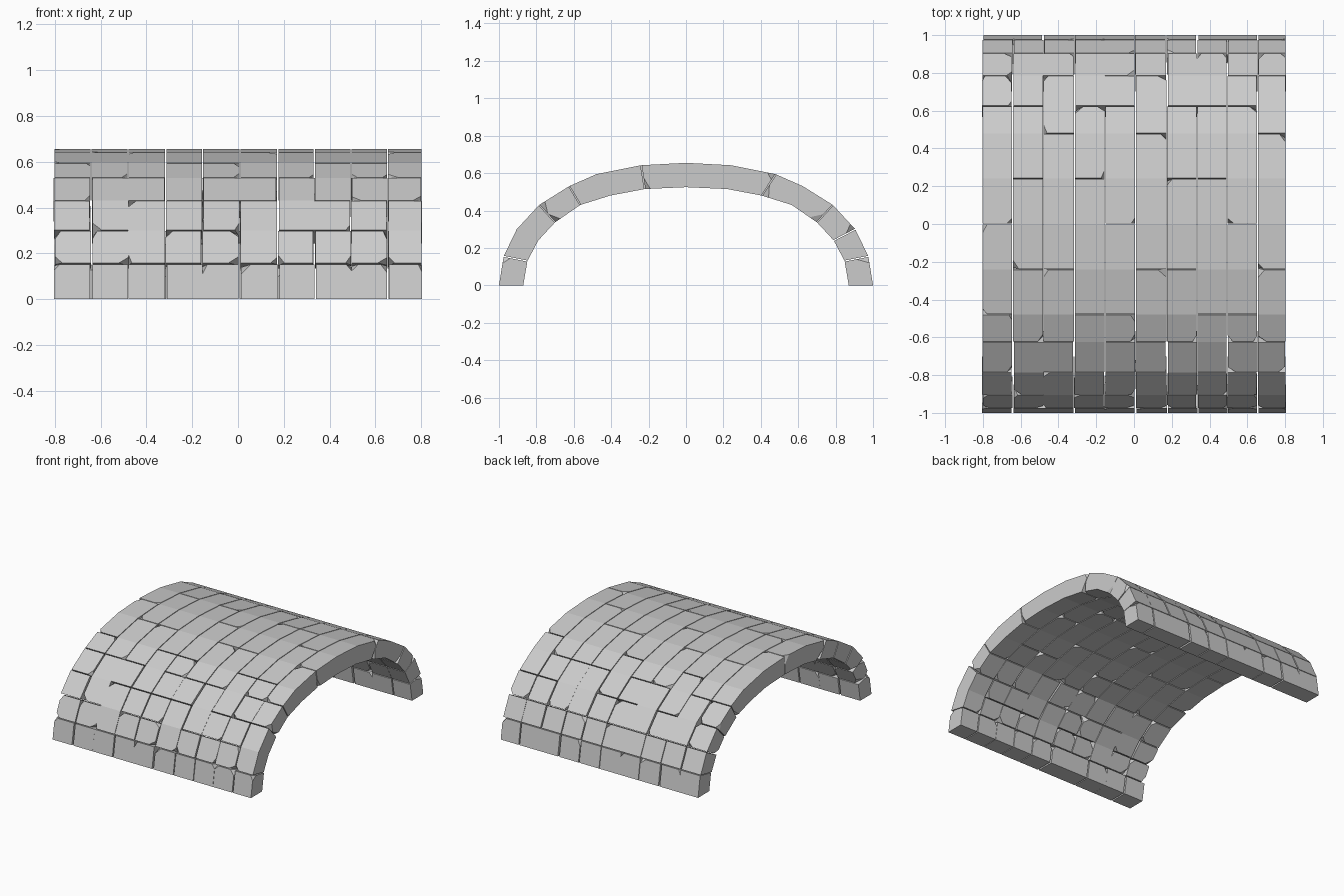
import bpy, bmesh, random
from mathutils import Vector

if "Cube" in bpy.data.objects:
    bpy.data.objects.remove(bpy.data.objects["Cube"])

random.seed(4)

# Half arch profile, springing line to crown: outer y, z, inner y, z
HALF = [(1.0, 0, .87, 0), (.975, .155, .848, .13), (.905, .30, .79, .24),
        (.785, .43, .70, .337), (.625, .53, .565, .43), (.48, .594, .405, .48),
        (.24, .642, .22, .515), (0, .655, 0, .525)]
PROFILE = [(-a, b, -c, d) for a, b, c, d in HALF] + HALF[-2::-1]
LAST = len(PROFILE) - 1

# Block joints of the columns (indices into the profile)
JOINTS = [[0, 1, 2, 3, 4, 5, 7, 10, 11, 12, 13, 14],
          [0, 1, 2, 4, 6, 8, 10, 12, 13, 14],
          [0, 1, 3, 4, 6, 9, 11, 12, 13, 14],
          [0, 1, 2, 3, 5, 8, 10, 12, 13, 14]]
LAYOUT = [0, 1, 2, 3, 0, 2, 1, 3, 0, 2]
EDGES = [-.804, -.642, -.48, -.315, -.154, .009, .174, .334, .494, .654, .804]


def station(i, toward, gap):
    """Outer and inner profile point, moved slightly towards a neighbour."""
    def pair(k):
        a, b, c, d = PROFILE[k]
        return Vector((0, a, b)), Vector((0, c, d))
    (o, n), (o2, n2) = pair(i), pair(toward)
    return o + (o2 - o).normalized() * gap, n + (n2 - n).normalized() * gap


def chip(bm, corner, away):
    """Slice one corner off a block."""
    sx, along, depth = away
    a, b, c = corner + sx, corner + along, corner + depth
    normal = (b - a).cross(c - a).normalized()
    if normal.dot(corner - a) < 0:
        normal = -normal
    bmesh.ops.bisect_plane(bm, geom=bm.verts[:] + bm.edges[:] + bm.faces[:],
                           plane_co=a, plane_no=normal, clear_outer=True)
    bmesh.ops.holes_fill(bm, edges=[e for e in bm.edges if e.is_boundary], sides=0)


def block(name, x0, x1, start, end):
    bm = bmesh.new()
    rows, pts = [], []
    for i in range(start, end + 1):
        if i == start and i > 0:
            o, n = station(i, i + 1, .003)
        elif i == end and i < LAST:
            o, n = station(i, i - 1, .003)
        else:
            o, n = station(i, i - 1 if i else 1, 0)
        pts.append((o, n))
        rows.append([bm.verts.new((x, p.y, p.z))
                     for x, p in ((x0, o), (x1, o), (x1, n), (x0, n))])
    for r, s in zip(rows, rows[1:]):
        for k in range(4):
            bm.faces.new((r[k], r[(k + 1) % 4], s[(k + 1) % 4], s[k]))
    bm.faces.new(rows[0][::-1])
    bm.faces.new(rows[-1])

    # Broken corners at the joints
    for at, nxt, idx in ((0, 1, start), (-1, -2, end)):
        if idx in (0, LAST):
            continue
        for x, sign in ((x0, 1), (x1, -1)):
            for face in (0, 1):
                if random.random() > .24:
                    continue
                p, q = pts[at][face], pts[nxt][face]
                other = pts[at][1 - face]
                chip(bm, Vector((x, p.y, p.z)),
                     (Vector((sign * random.uniform(.015, .045), 0, 0)),
                      (q - p).normalized() * random.uniform(.025, .045),
                      (other - p).normalized() * random.uniform(.03, .07)))
    bmesh.ops.recalc_face_normals(bm, faces=bm.faces[:])
    mesh = bpy.data.meshes.new(name)
    bm.to_mesh(mesh)
    bm.free()
    obj = bpy.data.objects.new(name, mesh)
    bpy.context.collection.objects.link(obj)


# Ten columns of stones, with the low courses set a little unevenly
for col, (left, right) in enumerate(zip(EDGES, EDGES[1:])):
    joints = JOINTS[LAYOUT[col]]
    for start, end in zip(joints, joints[1:]):
        low = end <= 4 or start >= 10
        shift = random.uniform(-.005, .005) if low else 0
        block(f"stone_{col}_{start}", left + .002 + shift, right - .003 + shift,
              start, end)
